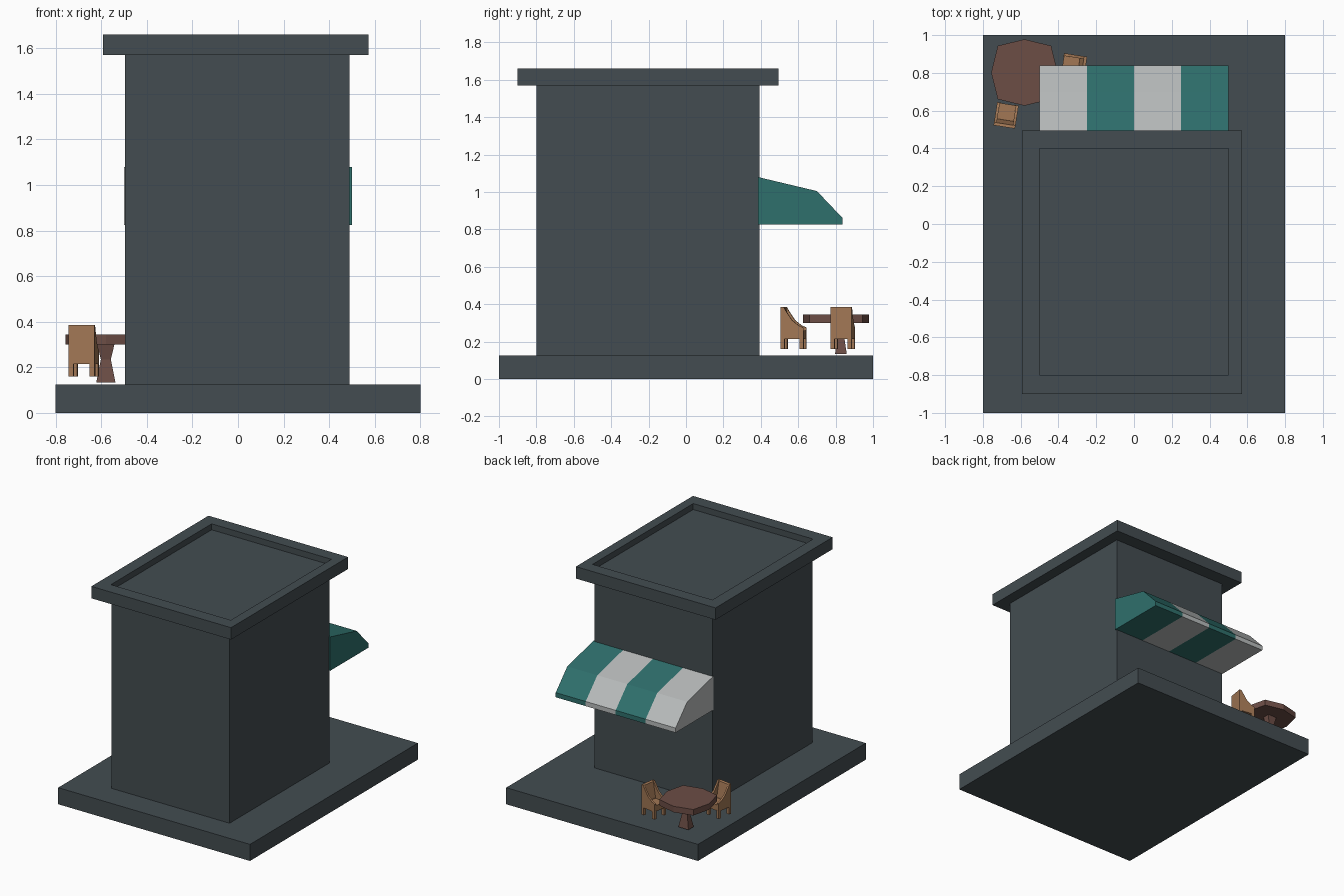
import bpy, bmesh, math
from mathutils import Matrix, Vector

cube = bpy.data.objects.get("Cube")
if cube:
    bpy.data.objects.remove(cube, do_unlink=True)


def material(name, rgb):
    m = bpy.data.materials.new(name)
    m.use_nodes = True
    m.diffuse_color = (*rgb, 1)
    m.node_tree.nodes["Principled BSDF"].inputs["Base Color"].default_value = (*rgb, 1)
    return m


SLATE = material("slate", (0.056, 0.073, 0.082))
TEAL = material("teal canvas", (0.028, 0.16, 0.15))
WHITE = material("white canvas", (0.48, 0.5, 0.5))
WOOD = material("light wood", (0.36, 0.185, 0.09))
DARK_WOOD = material("dark wood", (0.15, 0.075, 0.06))


def finish(name, bm, *mats):
    bmesh.ops.recalc_face_normals(bm, faces=bm.faces)
    mesh = bpy.data.meshes.new(name)
    bm.to_mesh(mesh)
    bm.free()
    for m in mats:
        mesh.materials.append(m)
    obj = bpy.data.objects.new(name, mesh)
    bpy.context.collection.objects.link(obj)
    return obj


def add_box(bm, x, y, z):
    """Box from (min, max) pairs."""
    size = Matrix.Diagonal((x[1] - x[0], y[1] - y[0], z[1] - z[0], 1))
    centre = Matrix.Translation((sum(x) / 2, sum(y) / 2, sum(z) / 2))
    return bmesh.ops.create_cube(bm, size=1, matrix=centre @ size)["verts"]


def loft(bm, rings, caps=True):
    """Skin a list of equal-length point rings; returns the side faces per span."""
    rows = [[bm.verts.new(p) for p in ring] for ring in rings]
    n = len(rows[0])
    spans = [[bm.faces.new((a[i], a[(i + 1) % n], b[(i + 1) % n], b[i]))
              for i in range(n)] for a, b in zip(rows, rows[1:])]
    if caps:
        spans[0].append(bm.faces.new(rows[0]))
        spans[-1].append(bm.faces.new(rows[-1]))
    return spans


# Ground slab and building block
bm = bmesh.new()
add_box(bm, (-0.8, 0.8), (-1, 1), (0, 0.125))
finish("base_slab", bm, SLATE)

bm = bmesh.new()
add_box(bm, (-0.497, 0.49), (-0.8, 0.392), (0.12, 1.58))
finish("building_walls", bm, SLATE)

# Flat roof with a recessed deck inside the parapet
bm = bmesh.new()
add_box(bm, (-0.593, 0.572), (-0.9, 0.495), (1.57, 1.66))
bm.faces.ensure_lookup_table()
top = max(bm.faces, key=lambda f: f.calc_center_median().z)
bmesh.ops.inset_region(bm, faces=[top], thickness=0.09)
for v in top.verts:
    v.co.x = math.copysign(0.5, v.co.x)
    v.co.y = 0.4 if v.co.y > 0 else -0.8
rim = list(top.verts)
deck = bmesh.ops.extrude_discrete_faces(bm, faces=[top])["faces"][0]
bmesh.ops.translate(bm, verts=deck.verts, vec=(0, 0, -0.045))
finish("roof", bm, SLATE)

# Striped awning, one stripe per span
profile = [(0.385, 1.08), (0.70, 1.005), (0.838, 0.86), (0.838, 0.825), (0.385, 0.825)]
bm = bmesh.new()
stations = [-0.5 + 0.25 * i for i in range(5)]
spans = loft(bm, [[(x, y, z) for y, z in profile] for x in stations])
for i, faces in enumerate(spans):
    for f in faces:
        f.material_index = i % 2
finish("awning", bm, WHITE, TEAL)


# Round-cornered eight-sided table on an hourglass foot
def octagon(z):
    return [Vector((-0.58 + r * math.cos(a), 0.802 + r * math.sin(a), z))
            for a, r in ((math.pi / 4 * i, 0.2 if i % 2 else 0.176) for i in range(8))]


bm = bmesh.new()
loft(bm, [octagon(0.3), octagon(0.345)])
finish("table_top", bm, DARK_WOOD)

bm = bmesh.new()
loft(bm, [[(-0.58 + sx * w, 0.828 + sy * w * 0.75, z)
           for sx, sy in ((-1, -1), (1, -1), (1, 1), (-1, 1))]
          for z, w in ((0.133, 0.042), (0.235, 0.022), (0.302, 0.038))])
finish("table_foot", bm, DARK_WOOD)


# Armchairs: sloped side panels, leaning back, seat and four legs
def chair(name, x, y, angle):
    bm = bmesh.new()
    side = [(-0.062, 0.215), (0.062, 0.215), (0.062, 0.275), (0.035, 0.287),
            (0, 0.315), (-0.03, 0.36), (-0.045, 0.385), (-0.062, 0.385)]
    for s in (-1, 1):
        loft(bm, [[(s * px, py, z) for py, z in side] for px in (0.043, 0.0575)])
        for py in (-0.062, 0.04):
            inner, outer = sorted((s * 0.036, s * 0.0575))
            add_box(bm, (inner, outer), (py, py + 0.022), (0.16, 0.22))
    back = [(-0.062, 0.215), (-0.025, 0.215), (-0.025, 0.27), (-0.046, 0.38), (-0.062, 0.385)]
    loft(bm, [[(px, py, z) for py, z in back] for px in (-0.044, 0.044)])
    add_box(bm, (-0.044, 0.044), (-0.03, 0.06), (0.215, 0.26))
    bmesh.ops.transform(bm, verts=bm.verts, matrix=Matrix.Translation((x, y, 0))
                        @ Matrix.Rotation(math.radians(angle), 4, "Z"))
    finish(name, bm, WOOD)


chair("chair_front", -0.677, 0.575, -9)
chair("chair_side", -0.318, 0.838, 81)
